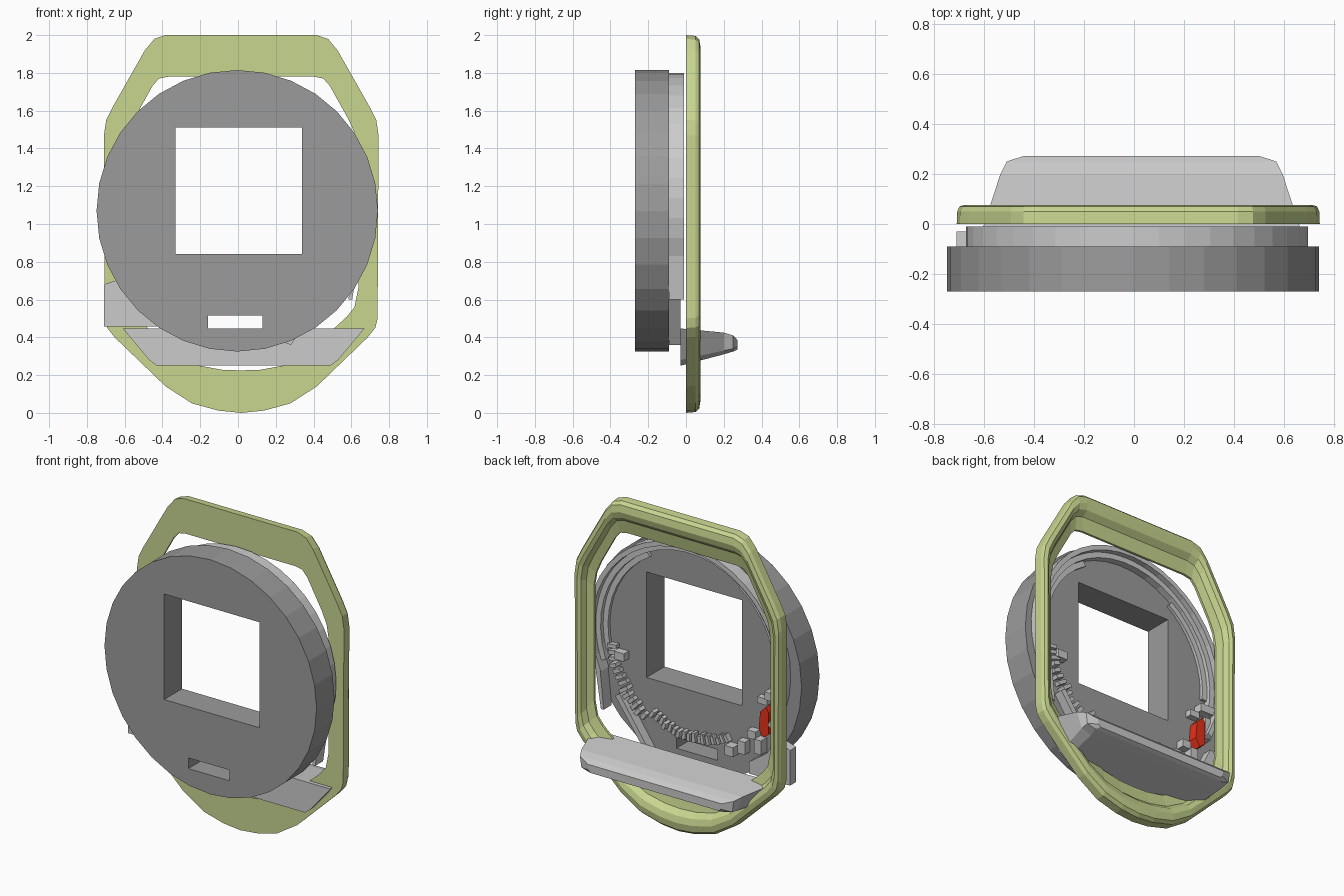
import bpy, bmesh, math, random
from mathutils import Vector

if "Cube" in bpy.data.objects:
    bpy.data.objects.remove(bpy.data.objects["Cube"])

random.seed(4)


def material(name, rgb):
    m = bpy.data.materials.new(name)
    m.diffuse_color = (*rgb, 1)
    m.use_nodes = True
    m.node_tree.nodes["Principled BSDF"].inputs["Base Color"].default_value = m.diffuse_color
    return m


GREEN = material("olive_green", (0.58, 0.67, 0.28))
DARK = material("dark_grey", (0.33, 0.33, 0.33))
RED = material("red", (0.8, 0.03, 0.01))


def finish(name, bm, mat=None):
    bmesh.ops.recalc_face_normals(bm, faces=bm.faces)
    me = bpy.data.meshes.new(name)
    bm.to_mesh(me)
    bm.free()
    ob = bpy.data.objects.new(name, me)
    bpy.context.collection.objects.link(ob)
    if mat:
        me.materials.append(mat)
    return ob


def prism(name, outlines, y0, y1, mat=None):
    """Extrude x-z outlines (first is outer, the rest are holes) from y0 to y1."""
    bm = bmesh.new()
    edges = []
    for pts in outlines:
        vs = [bm.verts.new((x, y0, z)) for x, z in pts]
        edges += [bm.edges.new((vs[i - 1], vs[i])) for i in range(len(vs))]
    bmesh.ops.triangle_fill(bm, edges=edges, use_beauty=True)
    ext = bmesh.ops.extrude_face_region(bm, geom=bm.faces[:], use_keep_orig=True)
    moved = [g for g in ext["geom"] if isinstance(g, bmesh.types.BMVert)]
    bmesh.ops.translate(bm, verts=moved, vec=(0, y1 - y0, 0))
    return finish(name, bm, mat)


def loft(name, rings, looped, mat=None):
    """Skin a list of closed rings; either join last to first or cap the ends."""
    bm = bmesh.new()
    rows = [[bm.verts.new(p) for p in r] for r in rings]
    n = len(rows[0])
    for i in range(0 if looped else 1, len(rows)):
        for j in range(n):
            bm.faces.new((rows[i - 1][j - 1], rows[i - 1][j], rows[i][j], rows[i][j - 1]))
    if not looped:
        bm.faces.new(rows[0])
        bm.faces.new(rows[-1])
    return finish(name, bm, mat)


def rect(x0, x1, z0, z1):
    return [(x0, z0), (x1, z0), (x1, z1), (x0, z1)]


def arc(cx, cz, r, a0, a1, n):
    return [(cx + r * math.cos(t), cz + r * math.sin(t))
            for t in (math.radians(a0 + (a1 - a0) * i / n) for i in range(n + 1))]


def arc_band(name, r0, r1, a0, a1, y0, y1, n, c=(0.012, 1.115)):
    outline = arc(*c, r1, a0, a1, n) + arc(*c, r0, a0, a1, n)[::-1]
    return prism(name, [outline], y0, y1)


def mirrored(half, cx):
    """Right half listed top to bottom becomes a full closed outline."""
    left = [(-x, z) for x, z in reversed(half) if abs(x) > 1e-4]
    return [(cx + x, z) for x, z in half + left]


# Round front plate with square window and small slot
prism("front_plate", [arc(-0.004, 1.07, 0.745, 0, 348.75, 31),
                      rect(-0.33, 0.34, 0.84, 1.51),
                      rect(-0.16, 0.13, 0.447, 0.515)], -0.27, -0.09, DARK)

# Green frame: matched outer and inner outlines joined by a stepped section
outer = mirrored([(0.40, 2.0), (0.46, 1.98), (0.51, 1.92), (0.68, 1.62), (0.715, 1.55),
                  (0.727, 1.47), (0.722, 0.50), (0.71, 0.45), (0.67, 0.40), (0.40, 0.14),
                  (0.26, 0.05), (0.12, 0.012), (0, 0.0)], 0.017)
inner = mirrored([(0.385, 1.78), (0.435, 1.77), (0.47, 1.73), (0.57, 1.55), (0.605, 1.47),
                  (0.62, 1.38), (0.62, 0.66), (0.60, 0.56), (0.56, 0.51), (0.33, 0.30),
                  (0.22, 0.25), (0.10, 0.228), (0, 0.225)], 0.017)
section = [(0, 0), (0.02, 0.05), (0.1, 0.07), (0.3, 0.077), (0.48, 0.066),
           (0.62, 0.032), (1, 0.015), (1, 0)]
loft("frame", [[(ox + (ix - ox) * t, y, oz + (iz - oz) * t)
                for (ox, oz), (ix, iz) in zip(outer, inner)] for t, y in section], True, GREEN)

# Tapered shelf poking out of the back
shelf = [(-0.03, [(0.64, 0.447), (0.50, 0.28), (0.46, 0.25)]),
         (0.20, [(0.565, 0.425), (0.53, 0.33), (0.46, 0.31)]),
         (0.25, [(0.54, 0.41), (0.53, 0.34), (0.47, 0.325)]),
         (0.273, [(0.47, 0.385), (0.465, 0.35), (0.45, 0.335)])]
loft("shelf", [[(x, y, z) for x, z in mirrored(h, 0.03)] for y, h in shelf], False)

# Stepped ring behind the plate
arc_band("ring_wall", 0.655, 0.685, -25, 208, -0.09, -0.01, 26)
arc_band("ring_step", 0.62, 0.655, -20, 195, -0.09, -0.045, 24)
for a0, a1 in ((-15, 60), (125, 185)):
    arc_band("ring_inner_step", 0.585, 0.62, a0, a1, -0.09, -0.07, 9)
prism("ring_end_tab", [[(0.585, 0.6), (0.605, 0.6), (0.64, 0.83), (0.61, 0.84)]], -0.09, -0.01)

# Lower walls and side bracket
prism("lower_wall", [[(0.49, 0.72), (0.25, 0.37), (0.28, 0.36), (0.52, 0.70)]], -0.09, -0.03)
prism("side_bracket", [[(-0.71, 0.457), (-0.42, 0.457), (-0.42, 0.53), (-0.55, 0.62),
                        (-0.60, 0.72), (-0.65, 0.70), (-0.71, 0.68)]], -0.09, -0.03)

# Row of small teeth around the lower inside
for i in range(30):
    a = -8 - i * 3.8
    near_slot = -122 < a < -55
    r0 = (0.47 if near_slot else 0.53) + random.uniform(0, 0.025)
    arc_band("tooth", r0, 0.535 if near_slot else 0.60, a - 1.2, a + 1.2,
             -0.09, -0.06 + random.uniform(0, 0.025), 1, (0, 1.07))

# Loose blocks on the left inside
for x, z, w, h, y in ((-0.58, 0.98, 0.10, 0.05, -0.03), (-0.50, 0.93, 0.07, 0.04, -0.05),
                      (-0.59, 0.86, 0.04, 0.14, -0.04), (-0.43, 0.70, 0.06, 0.05, -0.04),
                      (-0.48, 0.64, 0.05, 0.09, -0.03), (-0.36, 0.60, 0.05, 0.08, -0.04),
                      (-0.28, 0.56, 0.06, 0.06, -0.03), (0.50, 0.95, 0.07, 0.05, -0.04)):
    prism("inner_block", [rect(x - w / 2, x + w / 2, z - h / 2, z + h / 2)], -0.09, y)

# Red catch
prism("red_catch", [[(-0.56, 0.74), (-0.52, 0.71), (-0.49, 0.76), (-0.50, 0.87),
                     (-0.54, 0.91), (-0.56, 0.88)]], -0.09, -0.03, RED)
